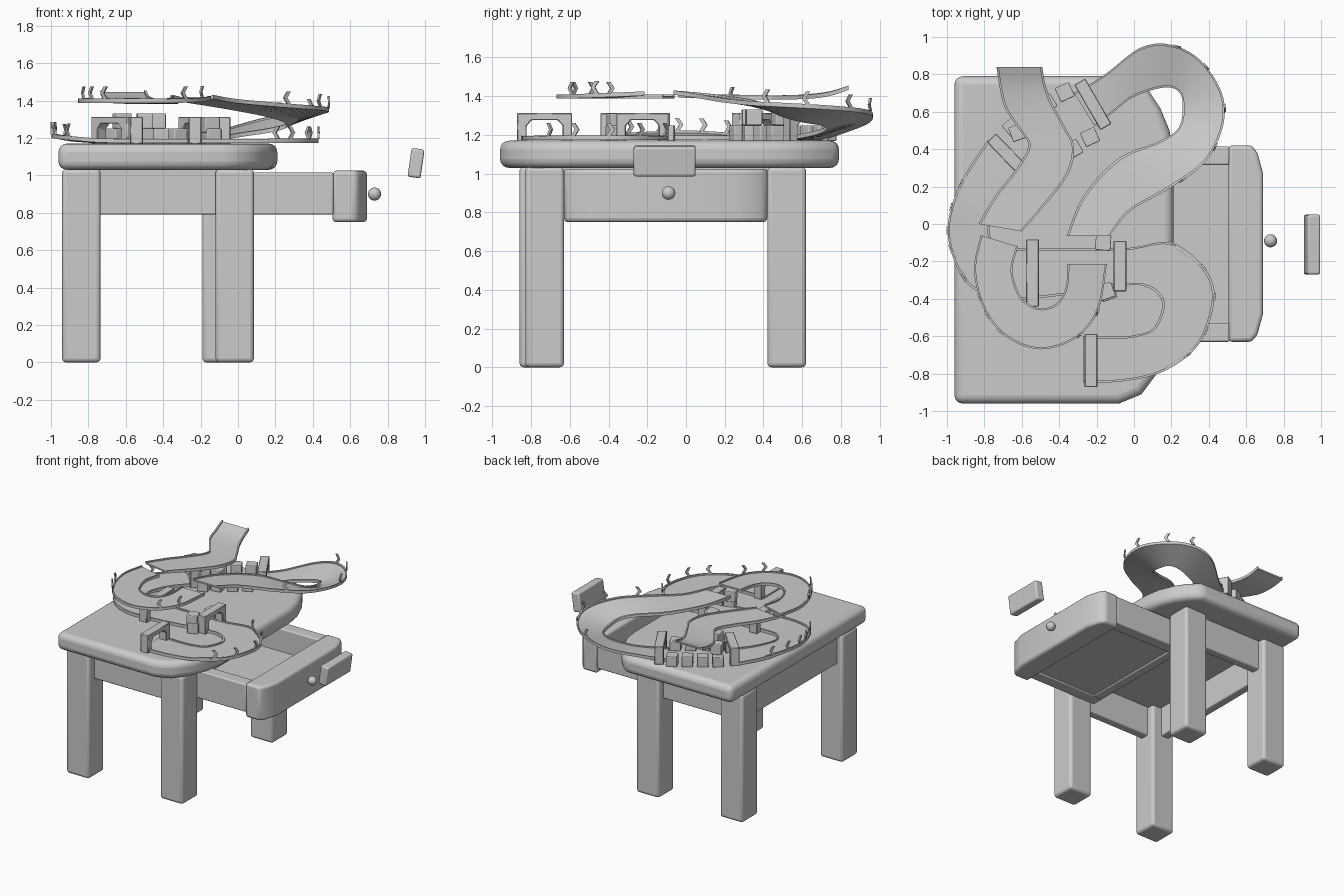
import bpy, math
from mathutils import Vector


def finish(name, verts, faces, bevel=0.0, seg=3, loc=(0, 0, 0), rot=(0, 0, 0)):
    me = bpy.data.meshes.new(name)
    me.from_pydata(verts, [], faces)
    ob = bpy.data.objects.new(name, me)
    bpy.context.collection.objects.link(ob)
    ob.location, ob.rotation_euler = loc, rot
    if bevel:
        m = ob.modifiers.new("bevel", 'BEVEL')
        m.width, m.segments, m.limit_method = bevel, seg, 'ANGLE'
        m.angle_limit = math.radians(35)
    bpy.ops.object.select_all(action='DESELECT')
    ob.select_set(True)
    bpy.context.view_layer.objects.active = ob
    bpy.ops.object.shade_smooth_by_angle(angle=math.radians(35))
    return ob


def prism(name, pts, a, b, to3d=lambda p, h: (p[0], p[1], h), **kw):
    """Extrude an anticlockwise outline from a to b."""
    n = len(pts)
    v = [to3d(p, a) for p in pts] + [to3d(p, b) for p in pts]
    f = [list(range(n))[::-1], list(range(n, 2 * n))]
    f += [(i, (i + 1) % n, n + (i + 1) % n, n + i) for i in range(n)]
    return finish(name, v, f, **kw)


def box(name, x0, x1, y0, y1, z0, z1, bevel=0.01, rot=(0, 0, 0)):
    hx, hy = (x1 - x0) / 2, (y1 - y0) / 2
    hz = (z1 - z0) / 2
    return prism(name, [(-hx, -hy), (hx, -hy), (hx, hy), (-hx, hy)], -hz, hz,
                 bevel=bevel, loc=((x0 + x1) / 2, (y0 + y1) / 2, (z0 + z1) / 2), rot=rot)


# table top: small corners on the left, big rounded ones on the right
prism("table_top", [(-0.96, -0.96), (-0.08, -0.96), (0.04, -0.91), (0.13, -0.79), (0.19, -0.64),
                    (0.21, -0.48), (0.21, 0.38), (0.19, 0.50), (0.14, 0.62), (0.08, 0.71),
                    (0.0, 0.79), (-0.96, 0.79)], 1.03, 1.17, bevel=0.045, seg=4)

# legs
for n, x, y in (("front_left", -0.94, -0.86), ("back_left", -0.94, 0.42),
                ("front_right", -0.12, -0.83), ("back_right", -0.19, 0.42)):
    box(n + "_leg", x, x + 0.205, y, y + 0.2, 0, 1.035, 0.022)

# aprons
box("front_apron", -0.76, -0.1, -0.79, -0.72, 0.79, 1.04)
box("back_apron", -0.76, -0.17, 0.49, 0.56, 0.79, 1.04)
box("left_apron", -0.89, -0.82, -0.68, 0.44, 0.79, 1.04)

# open drawer
box("drawer_side_front", -0.14, 0.51, -0.63, -0.53, 0.79, 1.015)
box("drawer_side_back", -0.14, 0.51, 0.315, 0.415, 0.79, 1.015)
box("drawer_rear", -0.14, -0.06, -0.54, 0.32, 0.79, 1.0)
box("drawer_floor", -0.13, 0.52, -0.58, 0.37, 0.80, 0.83, 0)
prism("drawer_front", [(0.505, -0.63), (0.63, -0.63), (0.66, -0.59), (0.69, -0.48), (0.69, 0.27),
                       (0.66, 0.38), (0.63, 0.42), (0.505, 0.42)], 0.75, 1.025, bevel=0.02)
bpy.ops.mesh.primitive_uv_sphere_add(segments=20, ring_count=12, radius=0.035,
                                     location=(0.73, -0.09, 0.90))
bpy.context.object.name = "drawer_knob"
bpy.ops.object.shade_smooth_by_angle()
box("floating_plate", 0.917, 0.987, -0.27, 0.05, 0.988, 1.143, 0.012, rot=(0, math.radians(8), 0))


def spline(rows, t):
    """Catmull-Rom sample of edge rows at t in 0..len-1."""
    i = min(int(t), len(rows) - 2)
    u, n = t - i, len(rows) - 1
    p = [rows[max(0, min(n, i + k))] for k in (-1, 0, 1, 2)]
    return [0.5 * (2 * b + (c - a) * u + (2 * a - 5 * b + 4 * c - d) * u * u
                   + (3 * b - a - 3 * c + d) * u ** 3) for a, b, c, d in zip(*p)]


SECTION = [(0, -.012), (1, -.012), (1, .01), (.95, .01), (.95, 0), (.05, 0), (.05, .01), (0, .01)]


def road(name, rows, marks, side):
    """Road strip between two edges (xl, yl, zl, xr, yr, zr) with low kerbs and chevron markers."""
    steps, k = (len(rows) - 1) * 6, len(SECTION)
    v, f = [], []
    for s in range(steps + 1):
        e = spline(rows, s / 6)
        l, r = Vector(e[:3]), Vector(e[3:])
        v += [tuple(l.lerp(r, u) + Vector((0, 0, h))) for u, h in SECTION]
    for s in range(steps):
        f += [(s * k + i, s * k + (i + 1) % k, (s + 1) * k + (i + 1) % k, (s + 1) * k + i)
              for i in range(k)]
    f += [list(range(k))[::-1], list(range(steps * k, steps * k + k))]
    finish(name, v, f)
    # chevron markers on the outer edge
    for j, t in enumerate(marks):
        a, b = spline(rows, t - .05), spline(rows, t + .05)
        o = 0 if side == 'L' else 3
        ang = math.atan2(a[o + 1] - b[o + 1], a[o] - b[o])
        prism(f"{name}_marker_{j + 1}",
              [(-.022, 0), (0, 0), (.022, .033), (0, .066), (-.022, .066), (0, .033)],
              .005, -.005, lambda p, h: (p[0], h, p[1]),
              loc=(a[o], a[o + 1], a[o + 2] + .008), rot=(0, 0, ang))


# lower road: left bend, straight, right-hand loop
road("lower_road", [
    (-.60, .26, 1.185, -.78, .45, 1.185), (-.70, .14, 1.187, -.90, .27, 1.195),
    (-.76, .02, 1.187, -.98, .08, 1.21), (-.77, -.06, 1.187, -.99, -.10, 1.21),
    (-.72, -.12, 1.187, -.90, -.31, 1.20), (-.62, -.13, 1.185, -.72, -.40, 1.187),
    (-.45, -.13, 1.185, -.45, -.39, 1.185), (-.05, -.13, 1.185, -.05, -.33, 1.185),
    (.20, -.10, 1.185, .06, -.335, 1.185), (.38, -.24, 1.185, .13, -.38, 1.185),
    (.43, -.40, 1.185, .15, -.45, 1.185), (.35, -.64, 1.185, .10, -.56, 1.185),
    (.165, -.785, 1.185, 0, -.595, 1.185), (-.05, -.84, 1.185, -.08, -.60, 1.185),
    (-.27, -.85, 1.185, -.27, -.60, 1.185)], (), 'L')
# its markers sit on the right edge of the left bend, the left edge of the loop
road("left_bend_kerb", [
    (-.89, .26, 1.197, -.90, .27, 1.197), (-.97, .08, 1.211, -.98, .08, 1.211),
    (-.98, -.10, 1.211, -.99, -.10, 1.211), (-.89, -.30, 1.201, -.90, -.31, 1.201)],
    (.4, 1.0, 1.7, 2.2, 2.9), 'R')
road("right_loop_kerb", [
    (.20, -.10, 1.187, .195, -.11, 1.187), (.38, -.24, 1.187, .37, -.245, 1.187),
    (.43, -.40, 1.187, .42, -.40, 1.187), (.35, -.64, 1.187, .34, -.635, 1.187),
    (.165, -.785, 1.187, .16, -.775, 1.187)], (.1, 1, 2, 2.75, 3.4), 'L')
# start ramp
road("start_ramp", [
    (-.49, .84, 1.445, -.735, .84, 1.445), (-.475, .75, 1.415, -.72, .74, 1.415),
    (-.44, .65, 1.40, -.69, .62, 1.40), (-.37, .52, 1.395, -.61, .50, 1.395),
    (-.32, .41, 1.395, -.565, .42, 1.395), (-.35, .27, 1.397, -.62, .31, 1.397),
    (-.46, .12, 1.40, -.75, .14, 1.40), (-.60, -.04, 1.405, -.83, 0, 1.405)], (), 'L')
# upper u-turn
road("upper_u_turn", [
    (-.62, -.12, 1.40, -.82, -.06, 1.40), (-.65, -.25, 1.40, -.855, -.25, 1.40),
    (-.61, -.38, 1.40, -.80, -.46, 1.40), (-.55, -.435, 1.40, -.68, -.605, 1.40),
    (-.48, -.45, 1.40, -.50, -.67, 1.40), (-.41, -.42, 1.40, -.31, -.61, 1.40),
    (-.365, -.34, 1.405, -.19, -.46, 1.405), (-.355, -.215, 1.415, -.145, -.215, 1.415)],
    (1.7, 2.2, 2.8, 5.2, 6.0), 'R')
# banked descent
road("banked_descent", [
    (-.36, -.065, 1.42, -.13, -.065, 1.42), (-.27, .15, 1.40, -.02, .07, 1.40),
    (-.085, .35, 1.37, .19, .19, 1.38), (.13, .44, 1.33, .38, .33, 1.365),
    (.235, .51, 1.30, .475, .52, 1.355), (.26, .61, 1.275, .47, .70, 1.345),
    (.245, .70, 1.26, .35, .88, 1.33), (.165, .73, 1.24, .19, .96, 1.31),
    (0, .68, 1.215, .03, .94, 1.27), (-.12, .59, 1.195, -.155, .80, 1.215),
    (-.21, .52, 1.187, -.32, .70, 1.187)], (2.4, 3.5, 4.6, 5.8, 6.8), 'R')


def gate(name, x, y, length, ang):
    """Arch block: outline across the road, extruded along it."""
    w, o, h = length / 2, length / 2 - .05, .145
    pts = [(-w, 0), (-w, h), (w, h), (w, 0), (o, 0), (o, .08), (o - .025, .108),
           (-o + .025, .108), (-o, .08), (-o, 0)]
    prism(name, pts, -.034, .034, lambda p, d: (d, p[0], p[1]), bevel=.004, seg=1,
          loc=(x, y, 1.168), rot=(0, 0, math.radians(ang)))


# gates over the lower road
gate("left_gate", -0.543, -0.262, 0.36, 0)
gate("middle_gate", -0.075, -0.225, 0.27, 0)
gate("front_gate", -0.23, -0.73, 0.285, 0)
gate("back_gate", -0.22, 0.64, 0.28, 30)
gate("rear_left_gate", -0.665, 0.36, 0.28, 44)

# toy blocks: two rows between the rear gates, a few stacked, two by the jump
blocks = [(-.65, .52, 0, 40), (-.56, .585, 0, 35), (-.465, .645, 0, 32), (-.37, .705, 0, 25),
          (-.235, .465, 0, 25), (-.325, .40, 0, 30), (-.415, .335, 0, 10), (-.50, .275, 0, 20),
          (-.43, .35, 1, 5), (-.50, .33, 1, 5), (-.62, .49, 1, 20),
          (-.165, -.10, 0, -5), (-.14, -.365, 0, 20), (-.15, -.36, .75, 20)]
for i, (x, y, lvl, a) in enumerate(blocks):
    z = 1.168 + lvl * .082
    box(f"block_{i + 1}", x - .041, x + .041, y - .041, y + .041, z, z + .082, .006,
        rot=(0, 0, math.radians(a)))
